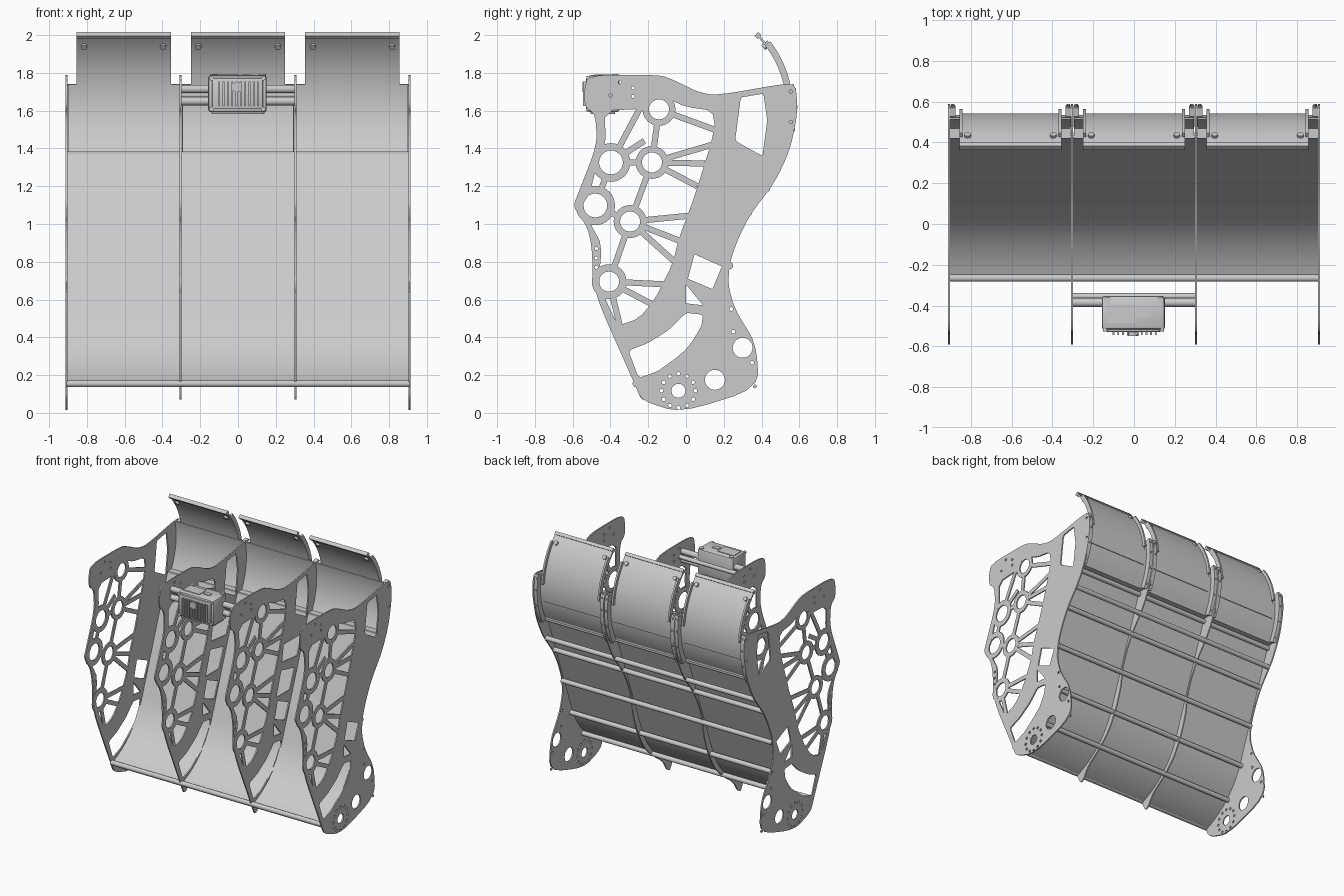
import bpy, bmesh, math
from math import sin, cos, radians, pi
from mathutils import Matrix, Vector

if "Cube" in bpy.data.objects:
    bpy.data.objects.remove(bpy.data.objects["Cube"])

TO_YZ = Matrix(((0, 0, 1, 0), (1, 0, 0, 0), (0, 1, 0, 0), (0, 0, 0, 1)))


def rounded(pts, n=2, t=0.2):
    for _ in range(n):
        out = []
        for i, p in enumerate(pts):
            q = pts[(i + 1) % len(pts)]
            for k in (t, 1 - t):
                out.append((p[0] + (q[0] - p[0]) * k, p[1] + (q[1] - p[1]) * k))
        pts = out
    return pts


def circle(c, r, n=24):
    return [(c[0] + r * cos(2 * pi * i / n), c[1] + r * sin(2 * pi * i / n)) for i in range(n)]


def arc(c, r, a0, a1, n=16):
    return [(c[0] + r * cos(radians(a0 + (a1 - a0) * i / n)),
             c[1] + r * sin(radians(a0 + (a1 - a0) * i / n))) for i in range(n + 1)]


def band(c, r0, r1, a0, a1):
    return arc(c, r0, a0, a1) + arc(c, r1, a1, a0)


def prism_mesh(loops, w):
    """Filled y-z outline with holes, extruded along x."""
    cu = bpy.data.curves.new("outline", 'CURVE')
    cu.dimensions, cu.fill_mode, cu.extrude = '2D', 'BOTH', w / 2
    for lp in loops:
        s = cu.splines.new('POLY')
        s.points.add(len(lp) - 1)
        for p, (a, b) in zip(s.points, lp):
            p.co = (a, b, 0, 1)
        s.use_cyclic_u = True
    ob = bpy.data.objects.new("outline", cu)
    bpy.context.collection.objects.link(ob)
    me = bpy.data.meshes.new_from_object(ob.evaluated_get(bpy.context.evaluated_depsgraph_get()))
    bpy.data.objects.remove(ob)
    me.transform(TO_YZ)
    return me


def merge(name, meshes):
    bm = bmesh.new()
    for m in meshes:
        part = bmesh.new()
        part.from_mesh(m)
        bmesh.ops.remove_doubles(part, verts=part.verts, dist=1e-5)
        bmesh.ops.recalc_face_normals(part, faces=part.faces)
        part.to_mesh(m)
        part.free()
        bm.from_mesh(m)
    me = bpy.data.meshes.new(name)
    bm.to_mesh(me)
    bm.free()
    me.materials.clear()
    return me


def place(name, me, x=0):
    ob = bpy.data.objects.new(name, me)
    ob.location.x = x
    bpy.context.collection.objects.link(ob)
    return ob


def cyl(name, a, b, r, n=20):
    a, b = Vector(a), Vector(b)
    bm = bmesh.new()
    rot = (b - a).to_track_quat('Z', 'Y').to_matrix().to_4x4()
    bmesh.ops.create_cone(bm, cap_ends=True, segments=n, radius1=r, radius2=r, depth=(b - a).length,
                          matrix=Matrix.Translation((a + b) / 2) @ rot)
    me = bpy.data.meshes.new(name)
    bm.to_mesh(me)
    bm.free()
    return place(name, me)


def box(name, c, d, bevel=0):
    bm = bmesh.new()
    bmesh.ops.create_cube(bm, size=1, matrix=Matrix.Translation(c) @ Matrix.Diagonal((*d, 1)))
    if bevel:
        bmesh.ops.bevel(bm, geom=bm.edges[:], offset=bevel, segments=2, profile=0.5, affect='EDGES')
    me = bpy.data.meshes.new(name)
    bm.to_mesh(me)
    bm.free()
    return place(name, me)


# Plate outlines (y, z)
upper = [(-.52, 1.79), (-.14, 1.79), (-.06, 1.76), (.06, 1.70), (.16, 1.68), (.56, 1.75), (.585, 1.71),
         (.59, 1.58), (.55, 1.39), (.47, 1.22), (.34, 1.05), (.275, .92), (.233, .80), (.222, .68)]
foot = [(.26, .545), (.37, .37), (.388, .13), (-.03, 0), (-.235, .065)]
tail = [(.17, .52), (.085, .36), (-.03, .25), (-.15, .165), (-.2, .08), (-.235, .065)]
front = [(-.275, .16), (-.493, .65), (-.497, .865), (-.52, .98), (-.597, 1.09), (-.58, 1.14),
         (-.47, 1.42), (-.48, 1.58), (-.535, 1.62), (-.54, 1.7)]
truss_window = [(-.43, 1.6), (-.22, 1.61), (-.2, 1.66), (-.09, 1.66), (0, 1.62), (.14, 1.6), (.155, 1.5),
                (.04, 1.13), (-.04, .92), (-.07, .79), (-.165, .6), (-.25, .5), (-.36, .46), (-.435, .62),
                (-.462, .695), (-.445, .89), (-.505, 1.0), (-.55, 1.1), (-.51, 1.16), (-.468, 1.326),
                (-.425, 1.42)]
low_window = [(-.305, .33), (-.2, .37), (-.09, .44), (0, .53), (.09, .52), (.08, .45), (.03, .36),
              (-.06, .285), (-.15, .22), (-.25, .185)]
hood_window = [(.29, 1.67), (.41, 1.69), (.43, 1.55), (.405, 1.36), (.26, 1.44)]
shared = [rounded(truss_window, 1), rounded(low_window, 1, .1), rounded(hood_window, 1, .06),
          [(.045, .84), (.19, .775), (.14, .655), (.01, .71)],
          [(0, .68), (.09, .57), (0, .58)]]
bolts = [(-.35, 1.75), (-.28, 1.72), (-.28, 1.675), (-.4, 1.68), (.555, 1.7), (.555, 1.54),
         (-.475, .87), (-.475, .82), (-.475, .77)]
shared += [circle(b, .009, 10) for b in bolts]
foot_holes = [circle((.30, .345), .053), circle((.153, .175), .053), circle((-.04, .117), .037)]
foot_holes += [circle(b, .01, 10) for b in circle((-.04, .117), .09, 12)]
foot_holes += [circle(b, .01, 10) for b in [(.35, .265), (.365, .14), (.25, .43), (.24, .55)]]
lane_windows = [[(.12, 1.25), (.35, 1.25), (.29, 1.1), (.1, 1.12)],
                [(.09, 1.06), (.26, 1.02), (.2, .87), (.03, .87)]]

# Truss nodes and struts
nodes = [((-.397, 1.326), .102, .063), ((-.18, 1.326), .087, .053), ((-.48, 1.098), .104, .063),
         ((-.296, 1.013), .087, .053), ((-.407, .695), .092, .053), ((-.143, 1.607), .087, .053)]
links = [(5, 1), (0, 1), (2, 0), (2, 3), (1, 3), (3, 4), (5, (.15, 1.5)), ((-.24, 1.62), 0), (0, (-.22, 1.44)),
         (1, (.14, 1.42)), (1, (.10, 1.32)), (1, (.06, 1.2)), (3, (.03, 1.045)), (3, (-.03, .91)),
         (3, (-.06, .80)), (4, (-.10, .68)), (4, (-.17, .57)), (4, (-.35, .46))]


def strut(a, b, w=.032):
    ends = [Vector(nodes[e][0]) if isinstance(e, int) else Vector(e) for e in (a, b)]
    d = (ends[1] - ends[0]).normalized()
    for i, e in enumerate((a, b)):
        if isinstance(e, int):
            ends[i] += d * .075 * (1 - 2 * i)
    n = Vector((-d.y, d.x)) * w / 2
    return [tuple(p) for p in (ends[0] + n, ends[0] - n, ends[1] - n, ends[1] + n)]


def truss(w):
    parts = [prism_mesh([circle(c, ro, 32), circle(c, ri, 32)], w) for c, ro, ri in nodes]
    return parts + [prism_mesh([strut(a, b)], w - .0006) for a, b in links]


T = .01
outer = merge("outer_plate", [prism_mesh([rounded(upper + foot + front)] + shared + foot_holes, T)] + truss(T - .0004))
inner = merge("inner_plate", [prism_mesh([rounded(upper + tail + front)] + shared + lane_windows, T)] + truss(T - .0004))
for s, side in ((-1, "left"), (1, "right")):
    place("outer_plate_" + side, outer, s * .907)
    place("inner_plate_" + side, inner, s * .305)

# Chute sheet, straight above and curved below
C = (-.481, .739)
sheet = arc(C, .627, -71, -19.5) + [(.425, 1.385), (.434, 1.381)] + arc(C, .637, -19.5, -71)
sheet_me = merge("chute_sheet", [prism_mesh([sheet], .6)])

# Hood pieces share one arc
H = (0, 1.62)
panel_me = merge("hood_panel", [prism_mesh([band(H, .525, .535, -28, 13)], .59)])
ledge_me = merge("hood_ledge", [prism_mesh([[(.42, 1.36), (.475, 1.36), (.475, 1.385), (.42, 1.385)]], .59)])
shield_me = merge("shield", [prism_mesh([band(H, .53, .542, -10, 45.5)], .5)])
flange_me = merge("shield_flange", [prism_mesh([band(H, .53, .565, 5, 38)], .014)])
lip_me = merge("shield_lip", [prism_mesh([band(H, .522, .55, 43.5, 46)], .5)])
rail_me = merge("hood_rail", [prism_mesh([band(H, .54, .582, -28, 12)], .026)])
for i, x in enumerate((-.606, 0, .606)):
    for nm, me in (("chute_sheet", sheet_me), ("hood_panel", panel_me), ("hood_ledge", ledge_me),
                   ("shield", shield_me), ("shield_lip", lip_me)):
        place(f"{nm}_{i}", me, x)
    for s in (-1, 1):
        place("shield_flange", flange_me, x + s * .243)
        place("hood_rail", rail_me, x + s * .283)
        a = radians(37.5)
        cyl("shield_screw", (x + s * .21, H[0] + .515 * cos(a), H[1] + .515 * sin(a)),
            (x + s * .21, H[0] + .555 * cos(a), H[1] + .555 * sin(a)), .016, 12)
        for deg in (-24, -12, 0, 9):
            a = radians(deg)
            cyl("rail_bolt", (x + s * .283, .575 * cos(a), H[1] + .575 * sin(a)),
                (x + s * .283, .589 * cos(a), H[1] + .589 * sin(a)), .008, 8)

# Cross tubes behind the sheet
for y, z in ((.43, 1.34), (.428, 1.187), (.332, 1.06), (.232, .78), (.13, .495), (-.02, .275), (-.265, .155)):
    cyl("cross_tube", (-.907, y, z), (.907, y, z), .018)

# Sensor unit on its support bars
for y, z, r in ((-.385, 1.715, .022), (-.385, 1.65, .022), (-.355, 1.683, .016)):
    cyl("support_bar", (-.305, y, z), (.305, y, z), r)
box("sensor_body", (-.003, -.435, 1.69), (.31, .165, .195), .014)
box("sensor_face", (-.003, -.517, 1.69), (.27, .025, .165), .008)
for i in range(10):
    box("cooling_fin", (-.1 + i * .023, -.533, 1.69), (.009, .022, .13))
cyl("sensor_lens", (-.005, -.52, 1.725), (-.005, -.548, 1.725), .027, 24)
box("sensor_base", (.0, -.44, 1.592), (.28, .13, .02), .005)
box("top_cover", (-.065, -.44, 1.787), (.14, .09, .01))
box("top_port", (.045, -.44, 1.787), (.055, .035, .01))
for sx in (-1, 1):
    cyl("clamp_bolt", (sx * .13, -.375, 1.76), (sx * .13, -.375, 1.793), .018, 16)
    for sz in (-1, 1):
        cyl("sensor_screw", (-.003 + sx * .138, -.505, 1.69 + sz * .082),
            (-.003 + sx * .138, -.527, 1.69 + sz * .082), .012, 12)

# Smooth curves, crisp edges
bpy.ops.object.select_all(action='SELECT')
bpy.context.view_layer.objects.active = bpy.context.selected_objects[0]
bpy.ops.object.shade_smooth_by_angle(angle=radians(30))
